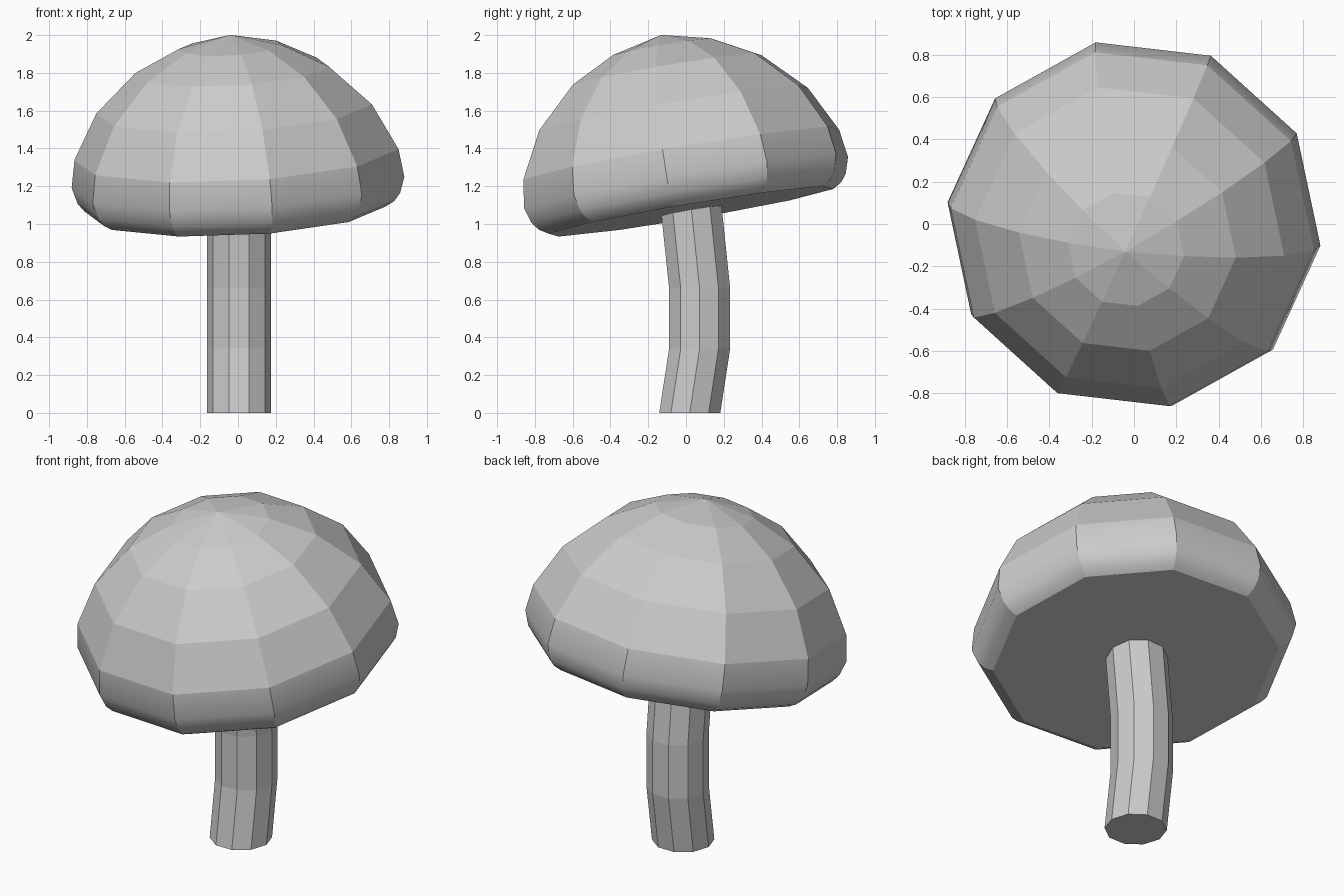
import bpy, bmesh
from math import radians, cos, sin, pi
from mathutils import Vector, Matrix

if "Cube" in bpy.data.objects:
    bpy.data.objects.remove(bpy.data.objects["Cube"])

SIDES = 10


def ring(bm, centre, radius, turn=0.0):
    return [bm.verts.new(Vector(centre) + Vector((radius * cos(turn + 2 * pi * i / SIDES),
                                                  radius * sin(turn + 2 * pi * i / SIDES), 0)))
            for i in range(SIDES)]


def bridge(bm, low, high, smooth=False):
    for i in range(SIDES):
        j = (i + 1) % SIDES
        f = bm.faces.new((low[i], low[j], high[j], high[i]))
        f.smooth = smooth


def finish(bm, name):
    bmesh.ops.recalc_face_normals(bm, faces=bm.faces)
    mesh = bpy.data.meshes.new(name)
    bm.to_mesh(mesh)
    bm.free()
    obj = bpy.data.objects.new(name, mesh)
    bpy.context.collection.objects.link(obj)
    return obj


# Stem: decagonal tube following a gentle bend
bm = bmesh.new()
path = [(0.02, 0.0), (0.072, 0.34), (0.072, 0.66), (0.024, 1.12)]
rings = [ring(bm, (0.005, y, z), 0.17) for y, z in path]
for a, b in zip(rings, rings[1:]):
    bridge(bm, a, b)
bm.faces.new(rings[0])
bm.faces.new(rings[-1])
finish(bm, "stem")

# Cap: ten-sided dome (radius, height), rounded rim, flat underside
profile = [(0.78, -0.155), (0.827, -0.127), (0.86, -0.085), (0.887, 0.0),
           (0.864, 0.15), (0.735, 0.395), (0.516, 0.605), (0.276, 0.727)]
bm = bmesh.new()
rings = [ring(bm, (0, 0, h), r, radians(-6.7)) for r, h in profile]
for k, (a, b) in enumerate(zip(rings, rings[1:])):
    bridge(bm, a, b, smooth=k < 4)
bm.faces.new(rings[0])
apex = bm.verts.new((0, 0, 0.793))
for i in range(SIDES):
    bm.faces.new((rings[-1][i], rings[-1][(i + 1) % SIDES], apex))

# Keep the side corners and the underside border crisp
for k, (a, b) in enumerate(zip(rings, rings[1:])):
    for v, w in zip(a, b):
        bm.edges.get((v, w)).smooth = False
for i in range(SIDES):
    bm.edges.get((rings[0][i], rings[0][i - 1])).smooth = False

cap = finish(bm, "cap")
cap.matrix_world = (Matrix.Translation((0, 0, 1.22))
                    @ Matrix.Rotation(radians(-3), 4, 'Y')
                    @ Matrix.Rotation(radians(9.5), 4, 'X'))
